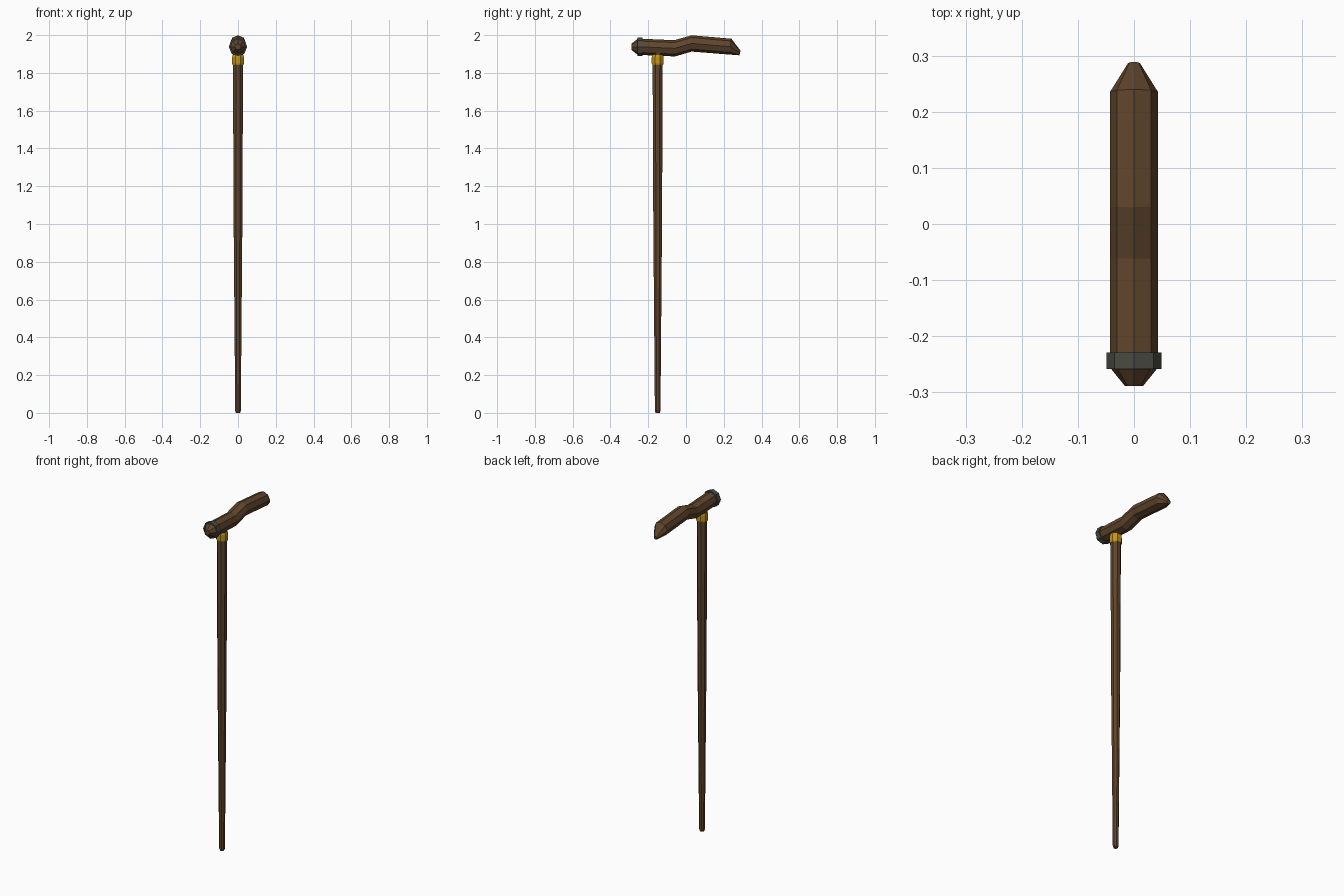
import bpy, bmesh, math

if "Cube" in bpy.data.objects:
    bpy.data.objects.remove(bpy.data.objects["Cube"])

SIDES = 8


def material(name, rgb):
    m = bpy.data.materials.new(name)
    m.diffuse_color = (*rgb, 1)
    m.use_nodes = True
    m.node_tree.nodes["Principled BSDF"].inputs["Base Color"].default_value = m.diffuse_color
    return m


wood = material("dark_wood", (0.115, 0.06, 0.026))
brass = material("brass", (0.55, 0.30, 0.01))
iron = material("iron", (0.07, 0.07, 0.06))


def loft(name, rings, mat):
    """Skin a list of vertex rings and cap both ends."""
    bm = bmesh.new()
    loops = [[bm.verts.new(p) for p in ring] for ring in rings]
    for a, b in zip(loops, loops[1:]):
        for i in range(SIDES):
            j = (i + 1) % SIDES
            bm.faces.new((a[i], a[j], b[j], b[i]))
    bm.faces.new(loops[0])
    bm.faces.new(loops[-1])
    bmesh.ops.recalc_face_normals(bm, faces=bm.faces)
    me = bpy.data.meshes.new(name)
    bm.to_mesh(me)
    bm.free()
    me.materials.append(mat)
    ob = bpy.data.objects.new(name, me)
    bpy.context.collection.objects.link(ob)
    return ob


def upright(z, r, y=-0.15):
    # octagon with flat sides facing the axes
    angles = [2 * math.pi * (i + 0.5) / SIDES for i in range(SIDES)]
    return [(r * math.cos(a), y + r * math.sin(a), z) for a in angles]


def across(y, z, rx, rz, lean=0):
    # octagon across the handle, with a corner on top; lean shifts the top in y
    angles = [2 * math.pi * i / SIDES for i in range(SIDES)]
    return [(rx * math.cos(a), y + lean * math.sin(a), z + rz * math.sin(a))
            for a in angles]


# tapered shaft
loft("shaft", [upright(z, r) for z, r in
               [(0, 0.012), (0.012, 0.016), (1.0, 0.025), (1.86, 0.029), (1.92, 0.029)]], wood)

# brass collar under the handle
loft("collar", [upright(z, r) for z, r in
                [(1.843, 0.031), (1.85, 0.034), (1.882, 0.034), (1.895, 0.031)]], brass)

# wavy handle with a chiselled tip
loft("handle", [across(*s) for s in [
    (-0.24, 1.938, 0.043, 0.043),
    (-0.06, 1.93, 0.043, 0.043, -0.002),
    (0.03, 1.956, 0.043, 0.043),
    (0.235, 1.939, 0.043, 0.042, 0.005),
    (0.286, 1.905, 0.011, 0.012, 0.003)]], wood)

# iron band and wooden end knob
loft("end_band", [across(y, 1.938, 0.049, 0.049) for y in (-0.258, -0.229)], iron)
loft("end_knob", [across(-0.289, 1.938, 0.016, 0.016),
                  across(-0.258, 1.938, 0.041, 0.041),
                  across(-0.24, 1.938, 0.041, 0.041)], wood)
